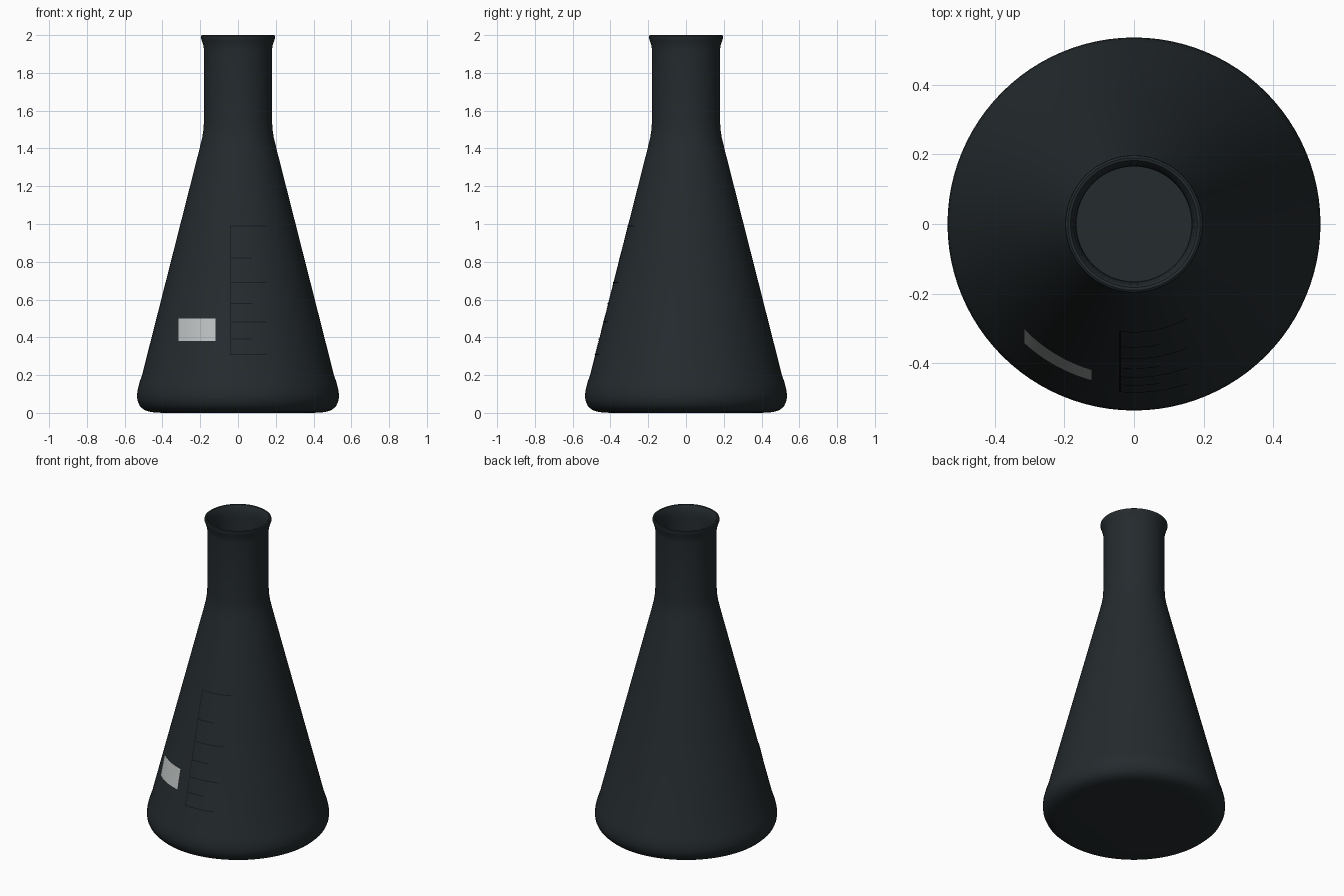
import bpy, bmesh, math
from mathutils import Vector

if "Cube" in bpy.data.objects:
    bpy.data.objects.remove(bpy.data.objects["Cube"])


def material(name, color):
    m = bpy.data.materials.new(name)
    m.diffuse_color = color
    m.use_nodes = True
    m.node_tree.nodes["Principled BSDF"].inputs["Base Color"].default_value = m.diffuse_color
    return m


GLASS = material("dark_glass", (0.018, 0.024, 0.027, 1))
INK = material("dark_ink", (0.008, 0.010, 0.012, 1))
WHITE = material("label_white", (0.50, 0.52, 0.52, 1))


def cone_radius(z):
    return 0.188 + 0.254 * (1.46 - z)


def finish(name, bm, mat):
    mesh = bpy.data.meshes.new(name)
    bm.to_mesh(mesh)
    bm.free()
    ob = bpy.data.objects.new(name, mesh)
    bpy.context.collection.objects.link(ob)
    mesh.materials.append(mat)
    bpy.ops.object.select_all(action='DESELECT')
    ob.select_set(True)
    bpy.context.view_layer.objects.active = ob
    bpy.ops.object.shade_smooth_by_angle(angle=math.radians(40))
    return ob


def lathe(name, profile, mat, steps=96):
    bm = bmesh.new()
    verts = [bm.verts.new((r, 0, z)) for r, z in profile]
    edges = [bm.edges.new(pair) for pair in zip(verts, verts[1:])]
    bmesh.ops.spin(bm, geom=verts + edges, cent=(0, 0, 0), axis=(0, 0, 1),
                   angle=math.tau, steps=steps, use_merge=False)
    bmesh.ops.remove_doubles(bm, verts=bm.verts, dist=1e-5)
    bmesh.ops.recalc_face_normals(bm, faces=bm.faces)
    return finish(name, bm, mat)


def patches(name, rects, mat, lift=0.003):
    """Rectangles in the front view, wrapped onto the cone wall."""
    bm = bmesh.new()
    for x0, x1, z0, z1 in rects:
        n = max(1, math.ceil((x1 - x0) / 0.015))
        rows = []
        for z in (z0, z1):
            r = cone_radius(z) + lift
            xs = [x0 + (x1 - x0) * i / n for i in range(n + 1)]
            rows.append([bm.verts.new(Vector((x, -math.sqrt(r * r - x * x), z))) for x in xs])
        low, high = rows
        for i in range(n):
            bm.faces.new((low[i], low[i + 1], high[i + 1], high[i]))
    return finish(name, bm, mat)


# Flask: outer wall up from the base, over the flared lip, down the inner wall
outer = [(0, 0), (0.40, 0), (0.46, 0.004), (0.497, 0.015), (0.52, 0.037), (0.532, 0.065),
         (0.535, 0.09), (0.532, 0.12), (0.522, 0.16), (cone_radius(0.2), 0.20),
         (cone_radius(0.8), 0.80), (cone_radius(1.40), 1.40), (0.189, 1.46), (0.183, 1.50),
         (0.18, 1.55), (0.18, 1.92), (0.183, 1.945), (0.191, 1.97), (0.197, 1.988)]
lip = [(0.196, 1.996), (0.190, 2.0), (0.182, 1.998), (0.173, 1.985)]
inner = [(0.167, 1.95), (0.165, 1.92), (0.165, 1.55), (0.174, 1.46),
         (cone_radius(1.40) - 0.016, 1.40), (cone_radius(0.2) - 0.016, 0.20),
         (0.518, 0.10), (0.505, 0.05), (0.47, 0.022), (0.40, 0.016), (0, 0.016)]
lathe("flask", outer + lip + inner, GLASS)

# Blank writing label
patches("label", [(-0.315, -0.12, 0.38, 0.50)], WHITE)

# Graduation scale: one upright line and alternating long and short ticks
w = 0.0025
ticks = [(0.31, 0.15), (0.39, 0.075), (0.48, 0.15), (0.58, 0.075),
         (0.69, 0.15), (0.82, 0.075), (0.99, 0.15)]
scale = [(-0.04, x1, z - w, z + w) for z, x1 in ticks]
scale.append((-0.04 - w, -0.04 + w, 0.31 - w, 0.99 + w))
patches("graduation_marks", scale, INK)
